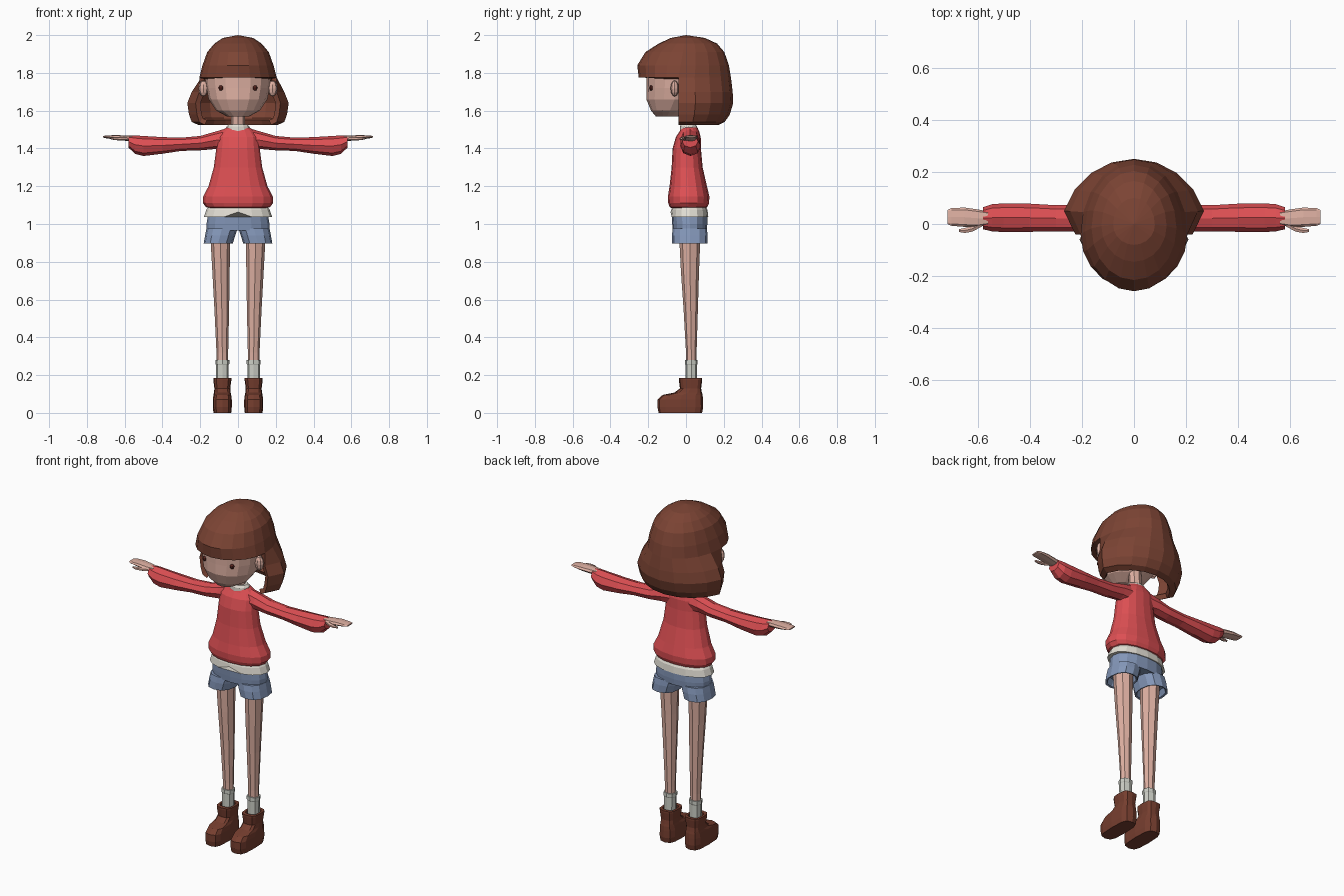
import bpy, bmesh, math
from mathutils import Matrix, Vector


def material(name, rgb):
    m = bpy.data.materials.new(name)
    lin = [((c / 255 + 0.055) / 1.055) ** 2.4 for c in rgb]
    m.diffuse_color = (*lin, 1)
    return m


SKIN = material("skin", (222, 176, 162))
HAIR = material("brown hair", (124, 68, 52))
RED = material("red knit", (221, 79, 83))
DENIM = material("blue denim", (132, 151, 185))
WHITE = material("white cloth", (226, 222, 212))
SOCK = material("grey sock", (205, 207, 198))
LEATHER = material("boot leather", (118, 62, 47))
DARK = material("dark eye", (92, 38, 32))


def finish(name, bm, mat):
    bmesh.ops.recalc_face_normals(bm, faces=bm.faces)
    me = bpy.data.meshes.new(name)
    bm.to_mesh(me)
    bm.free()
    me.materials.append(mat)
    ob = bpy.data.objects.new(name, me)
    bpy.context.collection.objects.link(ob)
    return ob


def spow(v, p):
    return math.copysign(abs(v) ** p, v) if abs(v) > 1e-6 else 0.0


def loft(name, rings, mat, n=12, p=1.0, axis="z", side=1):
    """Capped tube through rings of (position, centre a, centre b, radius a, radius b)."""
    bm = bmesh.new()
    loops = []
    for pos, ca, cb, ra, rb in rings:
        loop = []
        for k in range(n):
            t = 2 * math.pi * k / n
            a, b = ca + ra * spow(math.sin(t), p), cb - rb * spow(math.cos(t), p)
            co = (a * side, b, pos) if axis == "z" else (pos * side, a, b)
            loop.append(bm.verts.new(co))
        loops.append(loop)
    for lo, hi in zip(loops, loops[1:]):
        for k in range(n):
            j = (k + 1) % n
            bm.faces.new((lo[k], lo[j], hi[j], hi[k]))
    bm.faces.new(loops[0])
    bm.faces.new(loops[-1])
    return finish(name, bm, mat)


def blob(name, centre, size, mat, u=8, v=6):
    bm = bmesh.new()
    bmesh.ops.create_uvsphere(bm, u_segments=u, v_segments=v, radius=1,
                              matrix=Matrix.LocRotScale(Vector(centre), None, Vector(size)))
    return finish(name, bm, mat)


# Head and neck
loft("head", [(1.57, 0, -.10, .06, .06), (1.60, 0, -.085, .115, .10),
              (1.66, 0, -.06, .155, .15), (1.72, 0, -.053, .169, .156),
              (1.78, 0, -.05, .175, .16), (1.87, 0, -.03, .14, .14)], SKIN, n=16)
loft("neck", [(1.48, 0, .015, .036, .034), (1.62, 0, .005, .036, .034)], SKIN, n=8)


# Hair: full dome with fringe, then a back curtain that leaves the face open
def hair():
    bm = bmesh.new()
    n = 20
    dome = [(1.985, .08, -.08, .10), (1.955, .125, -.145, .165), (1.91, .163, -.215, .203),
            (1.84, .188, -.258, .227), (1.775, .205, -.25, .238)]
    curtain = [(1.70, .25, .247), (1.64, .274, .25), (1.58, .265, .232),
               (1.54, .25, .205), (1.525, .215, .175)]
    apex = bm.verts.new((0, 0, 2.0))
    prev = None
    for z, w, front, back in dome:
        c = -.04 * (2.0 - z) / .225
        ring = []
        for k in range(n):
            t = 2 * math.pi * k / n
            u = -math.cos(t)
            y = c + u * ((back - c) if u > 0 else (c - front))
            ring.append(bm.verts.new((w * math.sin(t), y, z)))
        for k in range(n):
            j = (k + 1) % n
            bm.faces.new((apex, ring[k], ring[j]) if prev is None
                         else (prev[k], ring[k], ring[j], prev[j]))
        prev = ring
    q = n // 4
    prev = prev[q:3 * q + 1]
    for z, w, back in curtain:
        row = []
        for k in range(q, 3 * q + 1):
            t = 2 * math.pi * k / n
            x = w * math.sin(t) * (.82 if k in (q, 3 * q) else 1.03)
            row.append(bm.verts.new((x, -.04 - math.cos(t) * (back + .04), z)))
        for k in range(2 * q):
            bm.faces.new((prev[k], row[k], row[k + 1], prev[k + 1]))
        prev = row
    ob = finish("bob_hair", bm, HAIR)
    mod = ob.modifiers.new("thickness", "SOLIDIFY")
    mod.thickness, mod.offset = .028, -1


hair()

# Sweater body, collar and shirt hem
loft("sweater_body", [(1.085, 0, .013, .155, .09), (1.09, 0, .013, .17, .10),
                      (1.11, 0, .014, .185, .108), (1.145, 0, .014, .184, .11),
                      (1.20, 0, .012, .156, .099), (1.30, 0, .006, .128, .082),
                      (1.40, 0, .004, .115, .075), (1.46, 0, .012, .11, .066),
                      (1.49, 0, .018, .09, .052), (1.512, 0, .018, .06, .042)],
     RED, n=16, p=.9)
loft("collar", [(1.49, 0, .015, .066, .048), (1.515, 0, .013, .06, .046),
                (1.527, 0, .013, .05, .038)], WHITE, n=12)
hem = loft("shirt_hem", [(1.037, 0, .018, .181, .10), (1.075, 0, .018, .168, .096),
                         (1.10, 0, .016, .15, .085)], WHITE, n=16, p=.9)
for v in hem.data.vertices:  # small notch at the front of the hem
    if abs(v.co.x) < .01 and v.co.y < 0 and v.co.z < 1.04:
        v.co.z += .026

# Shorts waist
loft("shorts_waist", [(.965, 0, .02, .166, .09), (1.0, 0, .02, .167, .093),
                      (1.07, 0, .018, .155, .0955)], DENIM, n=16, p=.9)

for s, tag in ((1, "left"), (-1, "right")):
    # Face details
    blob(tag + "_eye", (.09 * s, -.184, 1.72), (.013, .011, .014), DARK)
    blob(tag + "_ear", (.183 * s, -.06, 1.718), (.026, .022, .043), SKIN)

    # Sleeve: slim at the shoulder, baggy before the cuff
    loft(tag + "_sleeve", [(.05, .02, 1.45, .048, .06), (.12, .022, 1.443, .05, .046),
                           (.20, .022, 1.428, .05, .038), (.30, .022, 1.422, .05, .035),
                           (.40, .024, 1.416, .054, .044), (.50, .024, 1.413, .055, .053),
                           (.545, .024, 1.42, .052, .049), (.58, .022, 1.437, .042, .032),
                           (.58, .022, 1.445, .033, .02)], RED, n=8, axis="x", side=s)
    # Flat open hand with thumb
    loft(tag + "_hand", [(.56, .022, 1.452, .026, .015), (.60, .022, 1.455, .034, .014),
                         (.65, .026, 1.459, .037, .012), (.70, .027, 1.461, .034, .007),
                         (.716, .027, 1.462, .027, .004)], SKIN, n=8, p=.75, axis="x", side=s)
    loft(tag + "_thumb", [(.585, .0, 1.452, .012, .010), (.62, -.018, 1.452, .013, .010),
                          (.65, -.025, 1.452, .011, .008), (.672, -.025, 1.453, .006, .005)],
         SKIN, n=6, axis="x", side=s)

    # Shorts leg with a recessed opening
    loft(tag + "_shorts_leg", [(.935, .102, .02, .06, .07), (.90, .104, .02, .068, .085),
                               (.897, .105, .02, .077, .095), (.94, .094, .02, .080, .095),
                               (.975, .085, .02, .082, .09)], DENIM, n=12, p=.85, side=s)
    # Leg, sock and boot
    loft(tag + "_leg", [(.20, .083, .028, .03, .026), (.32, .083, .028, .031, .028),
                        (.55, .086, .025, .039, .038), (.75, .090, .021, .046, .048),
                        (.95, .094, .02, .053, .057)], SKIN, n=8, side=s)
    loft(tag + "_sock", [(.16, .083, .028, .033, .030), (.255, .083, .028, .034, .031),
                         (.26, .083, .028, .037, .034), (.28, .083, .028, .037, .034),
                         (.28, .083, .028, .031, .028)], SOCK, n=8, p=.85, side=s)
    loft(tag + "_boot", [(.0, .083, -.03, .047, .115), (.03, .083, -.03, .05, .121),
                         (.07, .083, -.03, .05, .120), (.095, .083, -.018, .047, .106),
                         (.108, .083, .012, .044, .072), (.13, .083, .024, .042, .056),
                         (.175, .083, .024, .048, .062), (.186, .083, .024, .048, .062),
                         (.186, .083, .026, .036, .042), (.165, .083, .026, .034, .038)],
         LEATHER, n=12, p=.6, side=s)
